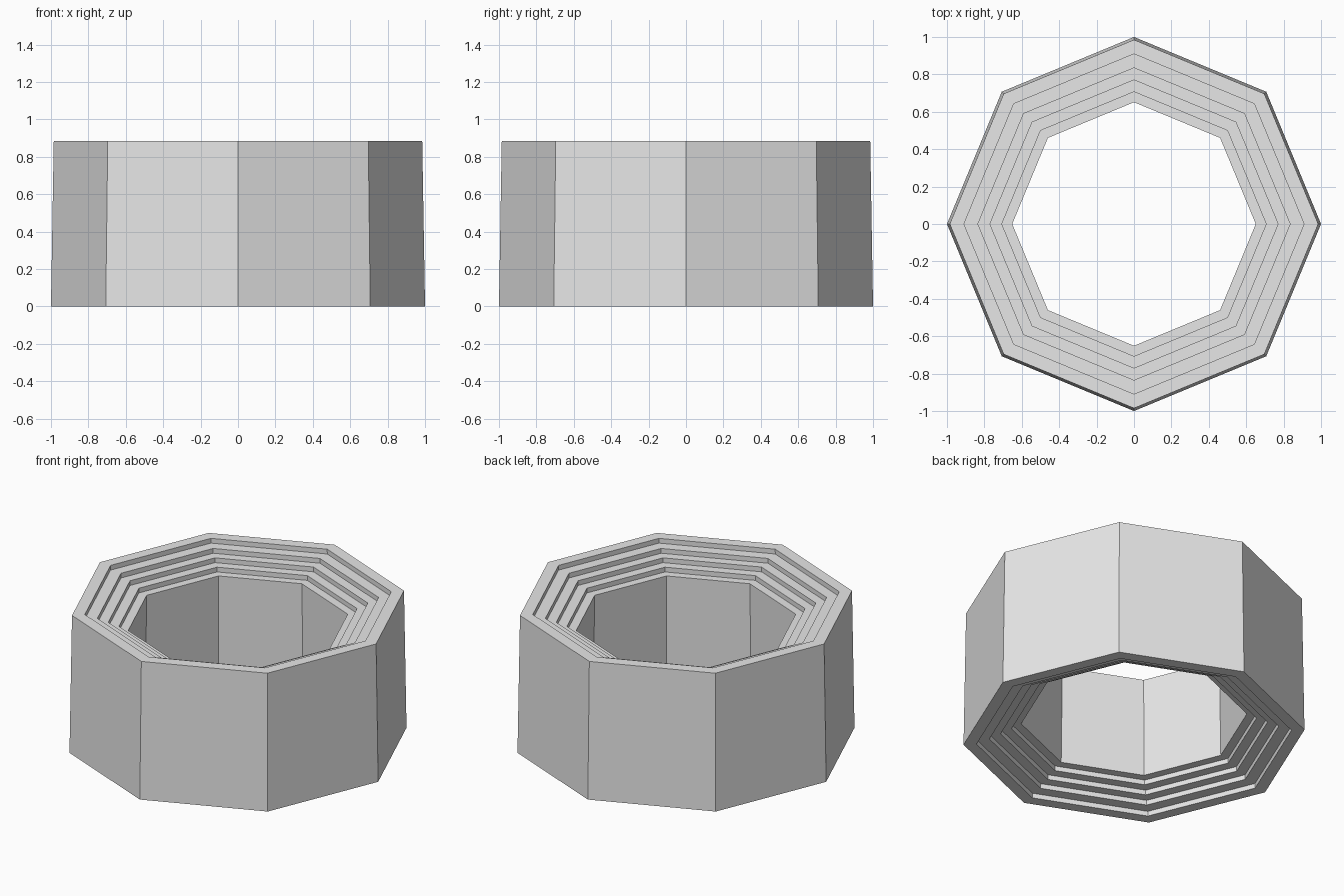
import bpy, bmesh
from math import cos, sin, pi

cube = bpy.data.objects.get("Cube")
if cube:
    bpy.data.objects.remove(cube, do_unlink=True)

SIDES = 8
HEIGHT = 0.885
STEP = 0.031        # each ring is this much shorter at top and bottom
TAPER = 0.015 / HEIGHT

grey = bpy.data.materials.new("light_grey")
grey.use_nodes = True
colour = (0.8, 0.8, 0.8, 1)
grey.diffuse_color = colour
grey.node_tree.nodes["Principled BSDF"].inputs["Base Color"].default_value = colour


def make_ring(name, outer, inner, low, high):
    """Octagonal tube whose walls lean in slightly; radii are given at z = 0."""
    bm = bmesh.new()
    profile = [(outer, low), (outer, high), (inner, high), (inner, low)]
    loops = []
    for radius, z in profile:
        r = radius - TAPER * z
        loops.append([bm.verts.new((r * cos(2 * pi * i / SIDES),
                                    r * sin(2 * pi * i / SIDES), z))
                      for i in range(SIDES)])
    for k in range(len(loops)):
        a, b = loops[k], loops[(k + 1) % len(loops)]
        for i in range(SIDES):
            j = (i + 1) % SIDES
            bm.faces.new((a[i], a[j], b[j], b[i]))
    bmesh.ops.recalc_face_normals(bm, faces=bm.faces)
    mesh = bpy.data.meshes.new(name)
    bm.to_mesh(mesh)
    bm.free()
    mesh.materials.append(grey)
    obj = bpy.data.objects.new(name, mesh)
    bpy.context.collection.objects.link(obj)


# Nested rings, from the tall outer one to the short inner one
radii = [1.0, 0.924, 0.849, 0.784, 0.72, 0.664]
names = ["outer_ring", "second_ring", "middle_ring", "fourth_ring", "inner_ring"]
for n, name in enumerate(names):
    make_ring(name, radii[n], radii[n + 1], STEP * n, HEIGHT - STEP * n)
